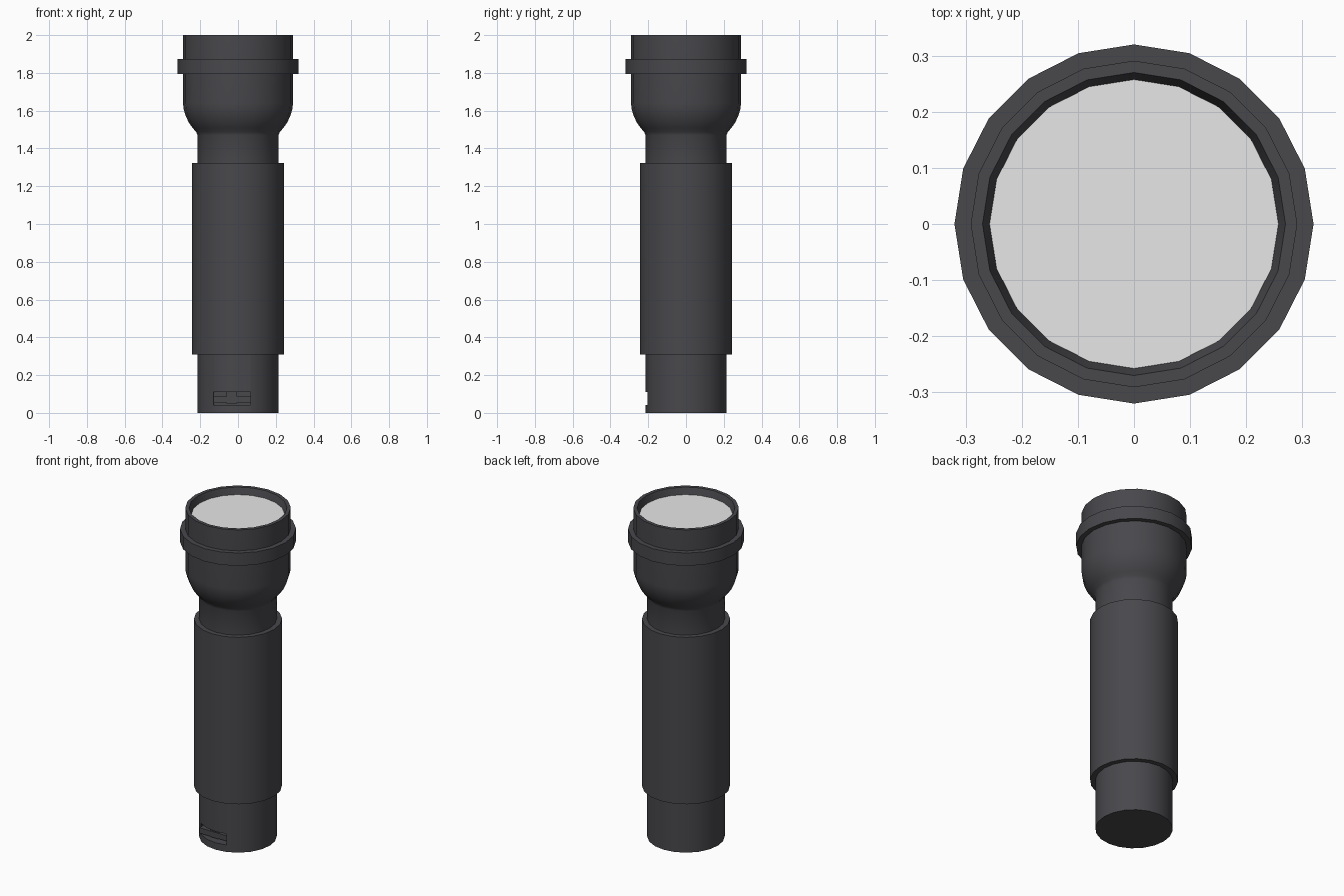
import bpy
import math

old = bpy.data.objects.get("Cube")
if old:
    bpy.data.objects.remove(old, do_unlink=True)

SIDES = 20
BODY_R = 0.214


def make_material(name, rgb):
    mat = bpy.data.materials.new(name)
    mat.use_nodes = True
    mat.diffuse_color = (*rgb, 1)
    mat.node_tree.nodes["Principled BSDF"].inputs["Base Color"].default_value = (*rgb, 1)
    return mat


def add_object(name, verts, faces, mat):
    mesh = bpy.data.meshes.new(name)
    mesh.from_pydata(verts, [], faces)
    mesh.materials.append(mat)
    obj = bpy.data.objects.new(name, mesh)
    bpy.context.collection.objects.link(obj)
    return obj


def activate(obj):
    bpy.ops.object.select_all(action='DESELECT')
    obj.select_set(True)
    bpy.context.view_layer.objects.active = obj


def smooth(obj):
    activate(obj)
    bpy.ops.object.shade_smooth_by_angle(angle=math.radians(35))


def lathe(name, profile, mat):
    """Spin (radius, z) points, listed bottom to top, into a capped solid."""
    verts = []
    for r, z in profile:
        for i in range(SIDES):
            a = math.tau * i / SIDES
            verts.append((r * math.cos(a), r * math.sin(a), z))
    faces = [tuple(reversed(range(SIDES)))]
    for k in range(len(profile) - 1):
        lo, hi = k * SIDES, (k + 1) * SIDES
        for i in range(SIDES):
            j = (i + 1) % SIDES
            faces.append((lo + i, lo + j, hi + j, hi + i))
    last = (len(profile) - 1) * SIDES
    faces.append(tuple(range(last, last + SIDES)))
    return add_object(name, verts, faces, mat)


def box(name, low, high, mat):
    verts = [(x, y, z) for x in (low[0], high[0])
             for y in (low[1], high[1]) for z in (low[2], high[2])]
    faces = [(0, 1, 3, 2), (4, 6, 7, 5), (0, 4, 5, 1),
             (2, 3, 7, 6), (0, 2, 6, 4), (1, 5, 7, 3)]
    return add_object(name, verts, faces, mat)


dark = make_material("dark grey casing", (0.065, 0.063, 0.071))
glass = make_material("pale lens", (0.8, 0.8, 0.8))

# Tail barrel with the lanyard slot cut in its front
barrel = lathe("tail_barrel", [(BODY_R, 0), (BODY_R, 1.30)], dark)
cutter = box("slot_cutter", (-0.13, -0.3, 0.042), (0.066, -0.15, 0.11), dark)
cutter.hide_render = True
cut = barrel.modifiers.new("slot", 'BOOLEAN')
cut.operation = 'DIFFERENCE'
cut.solver = 'EXACT'
cut.object = cutter
activate(barrel)
bpy.ops.object.modifier_apply(modifier=cut.name)
bpy.data.objects.remove(cutter, do_unlink=True)
smooth(barrel)

# Lanyard bar and its central rib inside the slot
box("lanyard_bar", (-0.13, -0.185, 0.055), (0.066, -0.145, 0.088), dark)
box("lanyard_rib", (-0.06, -0.18, 0.05), (-0.005, -0.145, 0.11), dark)

# Grip sleeve
smooth(lathe("grip_sleeve", [(0.243, 0.308), (0.243, 1.324)], dark))

# Neck, flared head and the recessed rim
smooth(lathe("head_housing", [
    (BODY_R, 1.30), (BODY_R, 1.47), (0.222, 1.488), (0.24, 1.508),
    (0.262, 1.54), (0.278, 1.575), (0.288, 1.61), (0.291, 1.64),
    (0.291, 2.0), (0.27, 2.0), (0.257, 1.955)], dark))

# Collar around the head
smooth(lathe("head_collar", [(0.32, 1.795), (0.32, 1.873)], dark))

# Lens
lathe("lens", [(0.2575, 1.953), (0.2575, 1.96)], glass)
